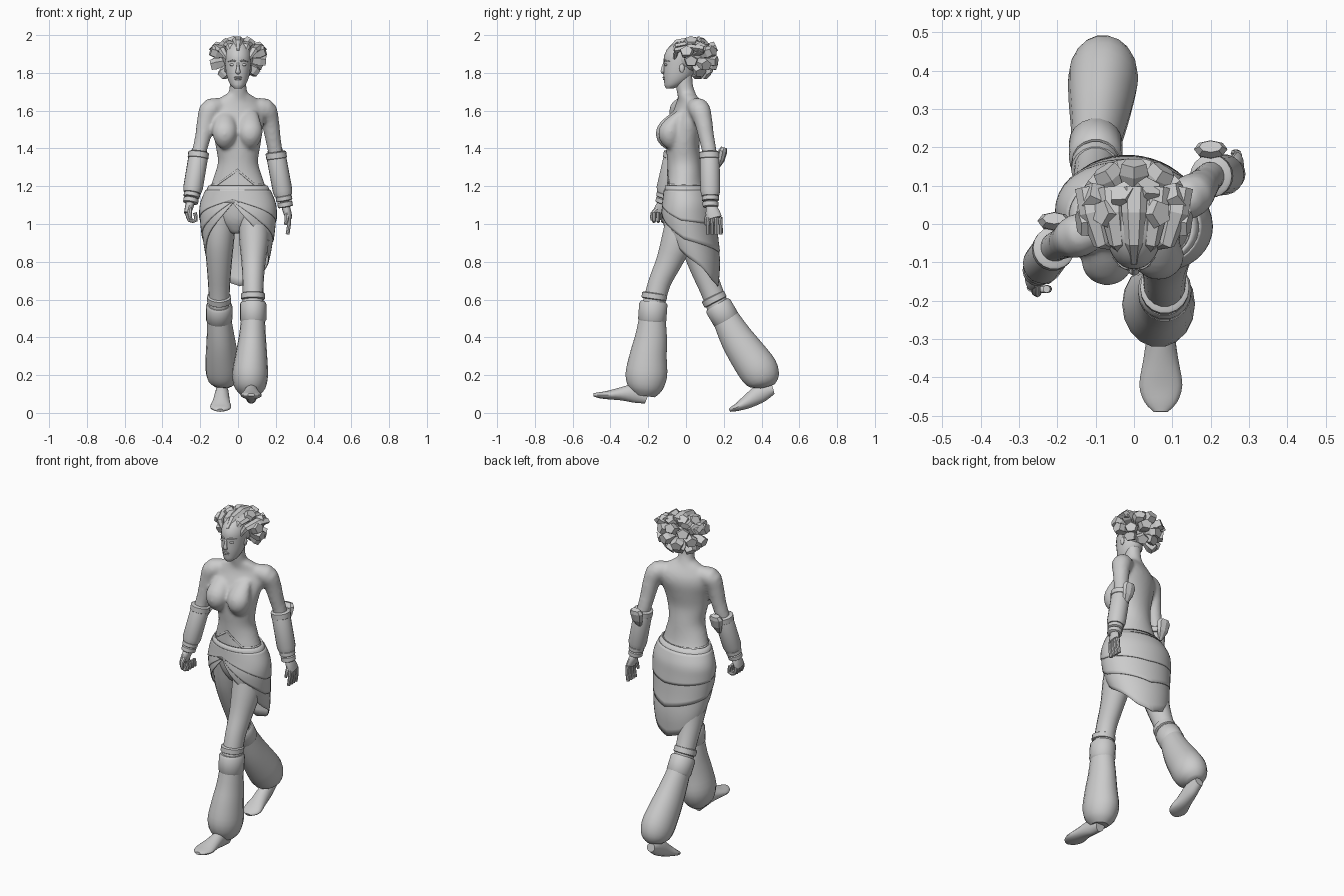
import bpy
import bmesh
from math import sin, cos, pi, radians
from mathutils import Vector, Matrix

cube = bpy.data.objects.get("Cube")
if cube:
    bpy.data.objects.remove(cube)

clay = bpy.data.materials.new("plain_grey")
clay.use_nodes = True
clay.diffuse_color = (0.6, 0.6, 0.6, 1)
clay.node_tree.nodes["Principled BSDF"].inputs["Base Color"].default_value = clay.diffuse_color
smooth_parts = []


def add_object(name, bm, smooth=True):
    bmesh.ops.recalc_face_normals(bm, faces=bm.faces)
    mesh = bpy.data.meshes.new(name)
    bm.to_mesh(mesh)
    bm.free()
    mesh.materials.append(clay)
    obj = bpy.data.objects.new(name, mesh)
    bpy.context.collection.objects.link(obj)
    if smooth:
        smooth_parts.append(obj)
    return obj


def refine(rows, steps):
    """Catmull-Rom interpolation of section rows."""
    rows = [Vector(r) for r in rows]
    result = []
    for i in range(len(rows) - 1):
        a, b, c, d = rows[max(i - 1, 0)], rows[i], rows[i + 1], rows[min(i + 2, len(rows) - 1)]
        for k in range(steps):
            t = k / steps
            result.append(b + (c - a) * (t / 2) + (a * 2 - b * 5 + c * 4 - d) * (t * t / 2)
                          + (b * 3 - a - c * 3 + d) * (t ** 3 / 2))
    return result + [rows[-1]]


def loft(name, rows, sides=18, steps=3, smooth=True, axis="X"):
    """Closed tube through rows of x, y, z, half size along the axis, half size across it."""
    rows = refine(rows, steps)
    axis = Vector([letter == axis for letter in "XYZ"])
    bm = bmesh.new()
    rings = []
    for i, row in enumerate(rows):
        tangent = (rows[min(i + 1, len(rows) - 1)].xyz - rows[max(i - 1, 0)].xyz).normalized()
        u = (axis - tangent * axis.dot(tangent)).normalized()
        v = tangent.cross(u)
        rings.append([bm.verts.new(row.xyz + u * cos(2 * pi * k / sides) * row[3]
                                   + v * sin(2 * pi * k / sides) * row[4]) for k in range(sides)])
    for low, high in zip(rings, rings[1:]):
        for k in range(sides):
            n = (k + 1) % sides
            bm.faces.new((low[k], low[n], high[n], high[k]))
    bm.faces.new(rings[0])
    bm.faces.new(rings[-1])
    return add_object(name, bm, smooth)


def ellipsoid(name, centre, size):
    bm = bmesh.new()
    bmesh.ops.create_uvsphere(bm, u_segments=16, v_segments=10, radius=1)
    bm.transform(Matrix.Translation(centre) @ Matrix.Diagonal((*size, 1)))
    return add_object(name, bm)


def body_point(profile, z, angle, offset=0):
    """Point on a twisted upright body; rows are z, centre y, half width, half depth, yaw."""
    z = min(max(z, profile[0][0]), profile[-1][0])
    for a, b in zip(profile, profile[1:]):
        if z <= b[0]:
            row = a.lerp(b, (z - a[0]) / (b[0] - a[0]))
            break
    point = Vector(((row[2] + offset) * cos(angle), (row[3] + offset) * sin(angle), 0))
    point.rotate(Matrix.Rotation(radians(row[4]), 3, "Z"))
    return point + Vector((0, row[1], z))


def wrap(name, profile, top, hem, offset=0.0, thickness=0.0, sides=40, rows=12):
    """Garment or skin around a profile; top and hem give heights by angle from the front."""
    bm = bmesh.new()
    grid = []
    for r in range(rows + 1):
        ring = []
        for k in range(sides):
            angle = 2 * pi * k / sides - pi / 2
            away = min(k, sides - k) * 360 / sides
            z = top(away) + (hem(away) - top(away)) * r / rows
            ring.append(bm.verts.new(body_point(profile, z, angle, offset)))
        grid.append(ring)
    for a, b in zip(grid, grid[1:]):
        for k in range(sides):
            n = (k + 1) % sides
            bm.faces.new((a[k], a[n], b[n], b[k]))
    if not thickness:
        bm.faces.new(grid[0])
        bm.faces.new(grid[-1])
    obj = add_object(name, bm)
    if thickness:
        obj.modifiers.new("cloth", "SOLIDIFY").thickness = thickness
    return obj


def ramp(*stops):
    """Piecewise linear height over the angle from the front."""
    def height(away):
        for (a, za), (b, zb) in zip(stops, stops[1:]):
            if away <= b:
                return za + (zb - za) * (away - a) / (b - a)
        return stops[-1][1]
    return height


# Torso, bust and neck, later fused with the arms into one skin
torso = refine([(.95, .02, .04, .06, -12), (1.02, .02, .12, .1, -12), (1.12, .02, .17, .115, -12),
                (1.2, 0, .146, .1, -9), (1.26, -.005, .125, .092, -4), (1.33, -.01, .106, .089, 0),
                (1.42, -.018, .12, .088, 6), (1.5, -.008, .133, .091, 12), (1.57, .012, .149, .083, 16),
                (1.62, .02, .145, .068, 18), (1.655, .015, .118, .054, 18), (1.69, .004, .06, .046, 10)], 4)
body = wrap("upper_body", torso, lambda a: 1.69, lambda a: .95, rows=30)
flesh = [loft("neck", [(0, .015, 1.645, .085, .05), (0, .003, 1.685, .054, .048), (0, -.008, 1.73, .045, .046),
                       (0, -.012, 1.8, .045, .046)], smooth=False)]
for side, x, y in (("left", .064, 0), ("right", -.07, -.014)):
    flesh.append(loft(side + "_bust", [(x, y - .025, 1.59, .04, .02), (x, y - .062, 1.54, .056, .042),
                                       (x, y - .083, 1.495, .067, .06), (x, y - .083, 1.46, .062, .06),
                                       (x, y - .075, 1.425, .046, .042), (x, y - .065, 1.405, .02, .02)],
                      20, smooth=False))
bodice_hem = ramp((0, 1.28), (45, 1.2), (180, 1.19))
wrap("bodice_hem", torso, lambda a: bodice_hem(a) + .012, bodice_hem, .003, .003, rows=2)

# Sash and layered wrap skirt, open at the front and pointed behind
skirt = refine([(.66, .1, .12, .07, -8), (.8, .065, .165, .114, -10), (.92, .03, .188, .135, -12),
                (1.04, .015, .2, .139, -12), (1.12, .015, .192, .129, -12), (1.21, 0, .15, .105, -9)], 4)
wrap("sash", skirt, lambda a: 1.205, ramp((0, 1.11), (60, 1.13), (180, 1.1)), .004, .01, rows=4)
wrap("skirt_lower", skirt, lambda a: 1.16, ramp((0, 1.11), (20, 1.03), (45, .95), (78, .83), (110, .77),
                                                (140, .7), (180, .67)), 0, .005)
wrap("skirt_middle", skirt, lambda a: 1.17,
     ramp((0, 1.12), (45, 1.01), (90, .92), (180, .85)), .004, .004)
wrap("skirt_upper", skirt, lambda a: 1.18,
     ramp((0, 1.13), (45, 1.08), (90, 1.02), (180, .99)), .008, .004)

# Legs, knee bands, billowing trousers and shoes
loft("left_thigh", [(.08, .0, 1.08, .08, .095), (.085, -.04, .93, .08, .088), (.082, -.09, .8, .064, .07),
                    (.08, -.14, .69, .056, .06), (.08, -.17, .58, .055, .06)])
loft("right_thigh", [(-.085, .03, 1.08, .08, .095), (-.098, .05, .92, .078, .088), (-.1, .085, .78, .066, .07),
                     (-.1, .13, .66, .057, .06), (-.1, .17, .56, .055, .06)])
loft("left_trouser", [(.08, -.178, .51, .062, .07), (.076, -.185, .4, .072, .086), (.07, -.2, .3, .085, .1),
                      (.064, -.21, .2, .095, .112), (.065, -.215, .13, .08, .092), (.065, -.22, .09, .045, .055)])
loft("right_trouser", [(-.1, .205, .51, .062, .07), (-.092, .265, .4, .074, .088), (-.086, .325, .31, .085, .1),
                       (-.08, .385, .225, .091, .105), (-.083, .415, .17, .076, .085),
                       (-.085, .425, .14, .042, .045)])


def band(name, start, end, width, depth):
    """Sleeve with rounded rims between two points."""
    a, b = Vector(start), Vector(end)
    shape = ((0, .88), (.12, 1), (.88, 1), (1, .88))
    return loft(name, [(*a.lerp(b, t), width * s, depth * s) for t, s in shape], steps=1)


band("left_knee_band", (.08, -.172, .59), (.08, -.18, .48), .07, .076)
band("left_knee_ring", (.08, -.165, .635), (.08, -.17, .6), .064, .068)
band("right_knee_band", (-.1, .165, .575), (-.1, .218, .485), .07, .074)
band("right_knee_ring", (-.1, .14, .62), (-.1, .158, .585), .064, .067)
loft("left_shoe", [(.07, -.205, .082, .028, .036), (.07, -.27, .103, .034, .05), (.07, -.35, .1, .045, .034),
                   (.07, -.42, .094, .056, .022), (.07, -.465, .094, .042, .015), (.07, -.49, .096, .018, .008)])
loft("right_shoe", [(-.085, .462, .125, .026, .026), (-.085, .4, .105, .036, .048), (-.088, .33, .062, .045, .038),
                    (-.092, .275, .032, .056, .022), (-.094, .245, .02, .042, .014), (-.094, .23, .013, .018, .008)])

# Arms with bracers, cuffs, elbow guards and hands
arms = {
    "left": (1, [(.055, .03, 1.618), (.14, .068, 1.61), (.168, .09, 1.55), (.184, .108, 1.46), (.2, .125, 1.37),
                 (.225, .127, 1.25), (.25, .13, 1.1)], (.27, .15, 1.03), ((-.001, -.045), (-.008, -.09))),
    "right": (-1, [(-.055, .005, 1.618), (-.14, -.028, 1.61), (-.168, -.04, 1.55), (-.186, -.05, 1.46),
                   (-.208, -.062, 1.37), (-.232, -.095, 1.25), (-.25, -.12, 1.12)], (-.268, -.135, 1.055),
              ((-.01, -.04), (-.045, -.04), (-.04, .0))),
}
thickness = (.038, .058, .049, .042, .039, .036, .026)
for side, (sign, path, knuckle, curl) in arms.items():
    flesh.append(loft(side + "_arm", [(*p, r, r) for p, r in zip(path, thickness)], smooth=False, axis="Y"))
    elbow, wrist, knuckle = Vector(path[4]), Vector(path[6]), Vector(knuckle)
    band(side + "_bracer", elbow, elbow.lerp(wrist, .82), .052, .053)
    band(side + "_bracer_rim", elbow + Vector((0, 0, .012)), elbow.lerp(wrist, .1), .055, .056)
    band(side + "_cuff_upper", elbow.lerp(wrist, .82), elbow.lerp(wrist, .92), .043, .045)
    band(side + "_cuff_lower", elbow.lerp(wrist, .93), elbow.lerp(wrist, 1.04), .04, .042)
    guard = elbow + Vector((0, .05, 0))
    loft(side + "_elbow_guard", [(guard.x, guard.y - .012, guard.z - .08, .012, .008),
                                 (guard.x, guard.y + .01, guard.z - .03, .036, .02),
                                 (guard.x, guard.y + .02, guard.z + .015, .044, .024),
                                 (guard.x, guard.y + .027, guard.z + .035, .03, .016)], 8, 1, False)
    loft(side + "_palm", [(*wrist, .022, .024), (*wrist.lerp(knuckle, .5), .022, .037), (*knuckle, .018, .04)], 12)
    for i in range(4):
        base = knuckle + Vector((0, (i - 1.5) * .02, .005))
        joints = [(*base, .012, .012)]
        for dx, dz in curl:
            joints.append((base.x + sign * dx, base.y + (i - 1.5) * .003, base.z + dz, .01, .01))
        loft(side + "_finger", joints, 8, 2, axis="Y")
    loft(side + "_thumb", [(*wrist.lerp(knuckle, .3), .013, .014),
                           (knuckle.x - sign * .012, knuckle.y - .042, knuckle.z, .012, .012),
                           (knuckle.x - sign * .02, knuckle.y - .045, knuckle.z - .035, .007, .007)], 8, 2)

# Head and face
head = refine([(1.718, -.085, .02, .02, 0), (1.73, -.073, .035, .04, 0), (1.755, -.055, .05, .061, 0),
               (1.79, -.042, .061, .077, 0), (1.84, -.034, .068, .084, 0), (1.89, -.026, .07, .09, 0),
               (1.93, -.015, .06, .08, 0), (1.96, -.005, .04, .052, 0), (1.972, 0, .012, .015, 0)], 3)
wrap("head", head, lambda a: 1.972, lambda a: 1.718, rows=24, sides=28)
loft("nose", [(0, -.114, 1.855, .006, .006), (0, -.122, 1.825, .008, .009), (0, -.124, 1.805, .014, .01),
              (0, -.116, 1.797, .008, .006)], 10)
ellipsoid("upper_lip", (0, -.117, 1.776), (.022, .007, .005))
ellipsoid("lower_lip", (0, -.115, 1.767), (.018, .008, .006))
for side, sign in (("left", 1), ("right", -1)):
    ellipsoid(side + "_eye", (sign * .028, -.105, 1.843), (.016, .009, .007))
    loft(side + "_brow", [(sign * .01, -.117, 1.86, .004, .004), (sign * .03, -.11, 1.866, .004, .005),
                          (sign * .054, -.086, 1.86, .003, .003)], 8, axis="Z")
    ellipsoid(side + "_ear", (sign * .066, -.022, 1.825), (.008, .014, .024))

# Swept strands over the scalp and chunky flared locks behind
ellipsoid("hair_cap", (0, .015, 1.888), (.084, .09, .085))
for i in range(-2, 3):
    swing = i / 2
    drop = abs(swing) * .04
    loft("swept_strand", [(swing * .055, -.1 + drop, 1.915 - drop, .011, .009),
                          (swing * .085, -.05, 1.962 - drop, .023, .016),
                          (swing * .11, .03, 1.975 - drop, .032, .02),
                          (swing * .118, .095, 1.965 - drop, .036, .02)], 6, 1, False)
centre = Vector((0, .022, 1.875))
for count, rise, spread, reach in ((4, 50, 85, .126), (7, 20, 98, .152), (6, -10, 88, .148), (4, -38, 60, .135)):
    for i in range(count):
        turn = radians(spread * (2 * i / (count - 1) - 1))
        lift = radians(rise + (5 if i % 2 else -4))
        out = Vector((sin(turn) * cos(lift), cos(turn) * cos(lift), sin(lift)))
        points = [centre + out * reach * t for t in (.4, .8, 1)]
        loft("hair_lock", [(*p, w * .85, w) for p, w in zip(points, (.022, .04, .034))], 5, 1, False, "Z")

# Fuse torso, bust, neck and arms into one soft skin
bpy.ops.object.select_all(action="DESELECT")
for obj in [body] + flesh:
    obj.select_set(True)
bpy.context.view_layer.objects.active = body
bpy.ops.object.join()

# Smooth shading with crisp edges
for obj in smooth_parts:
    obj.select_set(True)
bpy.ops.object.shade_smooth_by_angle(angle=radians(40))
fuse = body.modifiers.new("fuse", "REMESH")
fuse.mode, fuse.voxel_size, fuse.use_smooth_shade = "VOXEL", .01, True
soften = body.modifiers.new("soften", "SMOOTH")
soften.factor, soften.iterations = .5, 8
